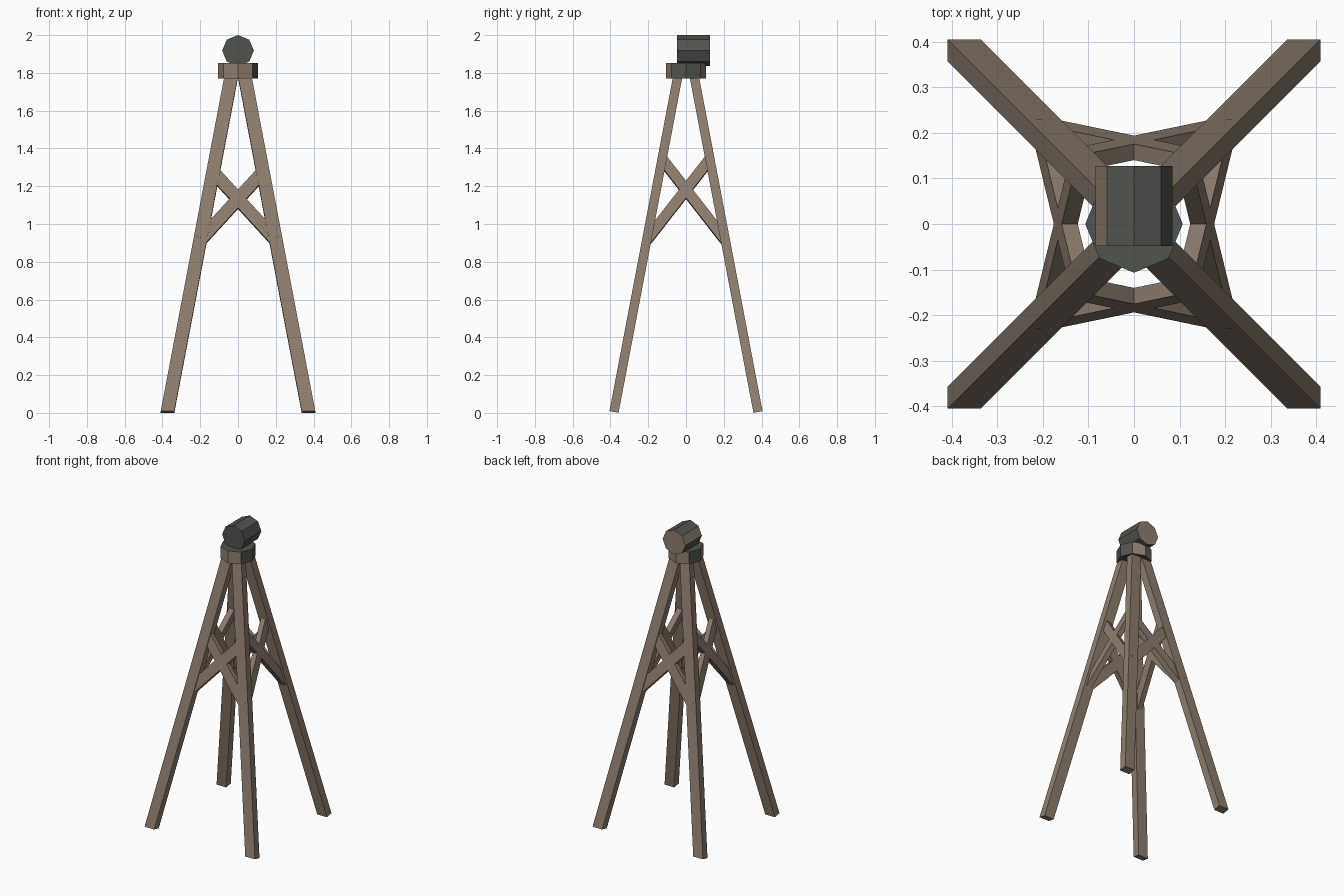
import bpy, bmesh, math
from mathutils import Vector

if "Cube" in bpy.data.objects:
    bpy.data.objects.remove(bpy.data.objects["Cube"])


def material(name, rgb):
    m = bpy.data.materials.new(name)
    m.diffuse_color = (*rgb, 1)
    m.use_nodes = True
    m.node_tree.nodes["Principled BSDF"].inputs["Base Color"].default_value = m.diffuse_color
    return m


WOOD = material("weathered_brown", (0.27, 0.21, 0.16))
IRON = material("dark_grey", (0.083, 0.088, 0.077))


def finish(bm, name, mats):
    bmesh.ops.recalc_face_normals(bm, faces=bm.faces[:])
    me = bpy.data.meshes.new(name)
    bm.to_mesh(me)
    bm.free()
    for m in mats:
        me.materials.append(m)
    ob = bpy.data.objects.new(name, me)
    bpy.context.collection.objects.link(ob)
    return ob


def beam(name, p, q, u, v):
    """Four-sided beam from p to q with half-section vectors u and v."""
    bm = bmesh.new()
    rings = [[bm.verts.new(c + a * u + b * v)
              for a, b in ((-1, -1), (1, -1), (1, 1), (-1, 1))] for c in (p, q)]
    bm.faces.new(rings[0])
    bm.faces.new(rings[1])
    for i in range(4):
        j = (i + 1) % 4
        bm.faces.new((rings[0][i], rings[0][j], rings[1][j], rings[1][i]))
    finish(bm, name, [WOOD])


def prism(name, a, b, ring, wood_angles, wood_end=False):
    """Octagonal prism; side faces at the listed angles and the b end can be wood."""
    bm = bmesh.new()
    angs = [i * math.pi / 4 for i in range(8)]
    lo = [bm.verts.new(a + ring(t)) for t in angs]
    hi = [bm.verts.new(b + ring(t)) for t in angs]
    bm.faces.new(lo)
    bm.faces.new(hi).material_index = int(wood_end)
    for i in range(8):
        j = (i + 1) % 8
        f = bm.faces.new((lo[i], lo[j], hi[j], hi[i]))
        f.material_index = int(i * 45 + 22.5 in wood_angles)
    finish(bm, name, [IRON, WOOD])


S = 0.19                      # inward lean of the legs per unit height


def leg_x(z): return 0.374 - S * z
def leg_y(z): return 0.382 - S * z


# Four splayed legs
for sx in (-1, 1):
    for sy in (-1, 1):
        n = Vector((0, sy, S)).normalized() * 0.0245
        pts = [Vector((sx * leg_x(z), sy * leg_y(z), z)) for z in (0.0047, 1.79)]
        beam("leg", *pts, Vector((0.036, 0, 0)), n)

# Crossed braces lying in the four leaning sides
for side in (-1, 1):
    for d in (-1, 1):
        for name, lo, hi, half in (("front_back_brace", 0.912, 1.275, 0.033),
                                   ("side_brace", 0.913, 1.343, 0.028)):
            if name == "side_brace":
                n = Vector((side, 0, S)).normalized()
                p = Vector((side * leg_x(lo), -d * leg_y(lo), lo))
                q = Vector((side * leg_x(hi), d * leg_y(hi), hi))
            else:
                n = Vector((0, side, S)).normalized()
                p = Vector((-d * leg_x(lo), side * leg_y(lo), lo))
                q = Vector((d * leg_x(hi), side * leg_y(hi), hi))
            w = n.cross(q - p).normalized() * half
            beam(name, p, q, w, n * 0.018)

# Octagonal collar on top of the legs
prism("collar", Vector((0, 0, 1.77)), Vector((0, 0, 1.852)),
      lambda t: Vector((0.107 * math.cos(t), 0.107 * math.sin(t), 0)),
      {67.5, 112.5, 202.5, 247.5, 292.5})

# Octagonal drum lying on the collar, wooden back end
prism("drum", Vector((0, -0.048, 1.918)), Vector((0, 0.127, 1.918)),
      lambda t: Vector((0.084 * math.cos(t), 0, 0.082 * math.sin(t))),
      {157.5}, True)
